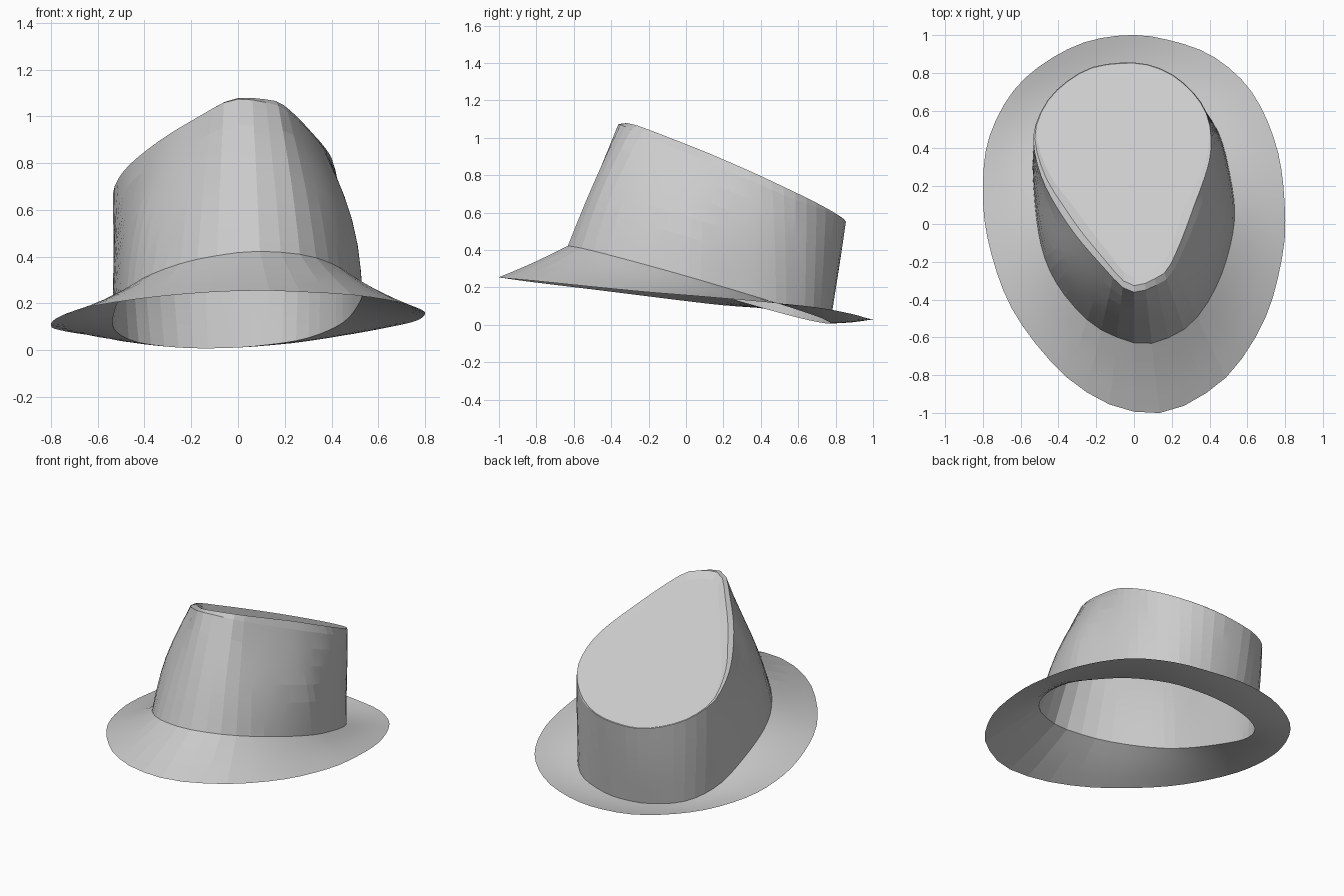
import bpy
import math
from mathutils import Vector

cube = bpy.data.objects.get("Cube")
if cube:
    bpy.data.objects.remove(cube, do_unlink=True)

SEGMENTS = 56
CENTRE = Vector((0, 0.2, 0))

felt = bpy.data.materials.new("grey felt")
felt.use_nodes = True
felt.diffuse_color = (0.6, 0.6, 0.6, 1)
felt.node_tree.nodes["Principled BSDF"].inputs["Base Color"].default_value = felt.diffuse_color


def smooth_loop(points, steps=16):
    """Closed Catmull-Rom curve through the control points."""
    result = []
    count = len(points)
    for i in range(count):
        a, b, c, d = (points[(i + k) % count] for k in (-1, 0, 1, 2))
        for s in range(steps):
            t = s / steps
            result.append(b + (c - a) * t / 2
                          + (a * 2 - b * 5 + c * 4 - d) * t * t / 2
                          + (b * 3 - a - c * 3 + d) * t ** 3 / 2)
    return result


def ring_by_angle(points):
    """Resample a loop at even angles so that all rings line up."""
    def angle(p):
        return math.atan2(p.y - CENTRE.y, p.x - CENTRE.x) % math.tau

    samples = sorted(((angle(p), p) for p in smooth_loop(points)), key=lambda s: s[0])
    samples = ([(samples[-1][0] - math.tau, samples[-1][1])] + samples
               + [(samples[0][0] + math.tau, samples[0][1])])
    ring, j = [], 0
    for i in range(SEGMENTS):
        target = math.tau * i / SEGMENTS
        while samples[j + 1][0] < target:
            j += 1
        (a, p), (b, q) = samples[j], samples[j + 1]
        ring.append(p.lerp(q, (target - a) / max(b - a, 1e-6)))
    return ring


def between(low, high, t, bulge=0.0, lift=0.0):
    """Ring part way between two rings; leaning sides swell by their lean."""
    ring = []
    swell = math.sin(math.pi * t)
    for p, q in zip(low, high):
        out = (p - CENTRE).to_2d().normalized()
        lean = (p - q).to_2d().length * abs(out.x) * bulge
        ring.append(p.lerp(q, t) + Vector((out.x * lean, out.y * lean, lift)) * swell)
    return ring


def loft(name, rings, cap=False):
    verts = [p for ring in rings for p in ring]
    faces = []
    for r in range(len(rings) - 1):
        for i in range(SEGMENTS):
            k = (i + 1) % SEGMENTS
            a, b = r * SEGMENTS, (r + 1) * SEGMENTS
            faces.append((a + i, a + k, b + k, b + i))
    if cap:
        faces.append(tuple(range(len(verts) - SEGMENTS, len(verts))))
    mesh = bpy.data.meshes.new(name)
    mesh.from_pydata(verts, [], faces)
    mesh.materials.append(felt)
    obj = bpy.data.objects.new(name, mesh)
    bpy.context.collection.objects.link(obj)

    # Soft felt surface with crisp folds
    bpy.ops.object.select_all(action="DESELECT")
    obj.select_set(True)
    bpy.context.view_layer.objects.active = obj
    bpy.ops.object.shade_smooth_by_angle(angle=math.radians(5))


def base_height(x, y):
    return 0.235 - 0.29 * y + 0.05 * x


def top_height(x, y):
    return 0.92 - 0.43 * y + 0.1 * x


def rim_height(x, y):
    """The crown's left edge dips below the slope of the top."""
    return top_height(x, y) - 0.1 * max(0, x) * min(1, (0.86 - y) * 4)


# Control outlines, anticlockwise from the front
brim_points = [Vector(p) for p in (
    (0.09, -1, 0.255), (0.25, -0.97, 0.25), (0.5, -0.8, 0.235), (0.69, -0.51, 0.205),
    (0.78, -0.2, 0.175), (0.8, 0.05, 0.155), (0.76, 0.39, 0.125), (0.63, 0.69, 0.095),
    (0.43, 0.88, 0.06), (0.2, 0.97, 0.035), (-0.04, 1, 0.03), (-0.32, 0.94, 0.035),
    (-0.6, 0.75, 0.06), (-0.76, 0.48, 0.085), (-0.8, 0.2, 0.105), (-0.77, -0.1, 0.14),
    (-0.64, -0.46, 0.185), (-0.38, -0.79, 0.225), (-0.12, -0.96, 0.248))]

base_points = [Vector((x, y, base_height(x, y))) for x, y in (
    (0.1, -0.63), (0.3, -0.53), (0.45, -0.3), (0.53, 0), (0.51, 0.25), (0.44, 0.5),
    (0.29, 0.69), (0.1, 0.76), (-0.06, 0.77), (-0.25, 0.73), (-0.43, 0.62), (-0.52, 0.45),
    (-0.535, 0.25), (-0.495, -0.1), (-0.4, -0.33), (-0.22, -0.53), (-0.03, -0.62))]

rim_points = [Vector((x, y, rim_height(x, y))) for x, y in (
    (0.06, -0.35), (0.14, -0.31), (0.2, -0.26), (0.3, -0.05), (0.38, 0.18), (0.42, 0.4),
    (0.38, 0.6), (0.26, 0.75), (0.11, 0.835), (-0.05, 0.855), (-0.25, 0.82), (-0.43, 0.69),
    (-0.52, 0.53), (-0.53, 0.4), (-0.47, 0.2), (-0.33, -0.03), (-0.17, -0.22), (-0.04, -0.35))]

brim_edge = ring_by_angle(brim_points)
crown_base = ring_by_angle(base_points)
rim_edge = ring_by_angle(rim_points)


def fold(inset, rise):
    """Ring inset from the rim and raised off the slope, fading out at the back."""
    ring = []
    for p in rim_edge:
        fade = min(1, max(0.1, (0.6 - p.y) / 0.5))
        q = p + (CENTRE - p).to_2d().normalized().to_3d() * inset * fade
        ring.append(Vector((q.x, q.y, top_height(q.x, q.y) + rise * fade)))
    return ring


# Brim
loft("brim", [between(brim_edge, crown_base, t / 4, lift=-0.006) for t in range(5)])

# Crown wall
loft("crown_wall", [between(crown_base, rim_edge, t / 6, bulge=0.25) for t in range(7)])

# Sloping crown top, dished behind a raised fold
loft("crown_top", [rim_edge, fold(0.035, 0.018), fold(0.08, 0)], cap=True)
